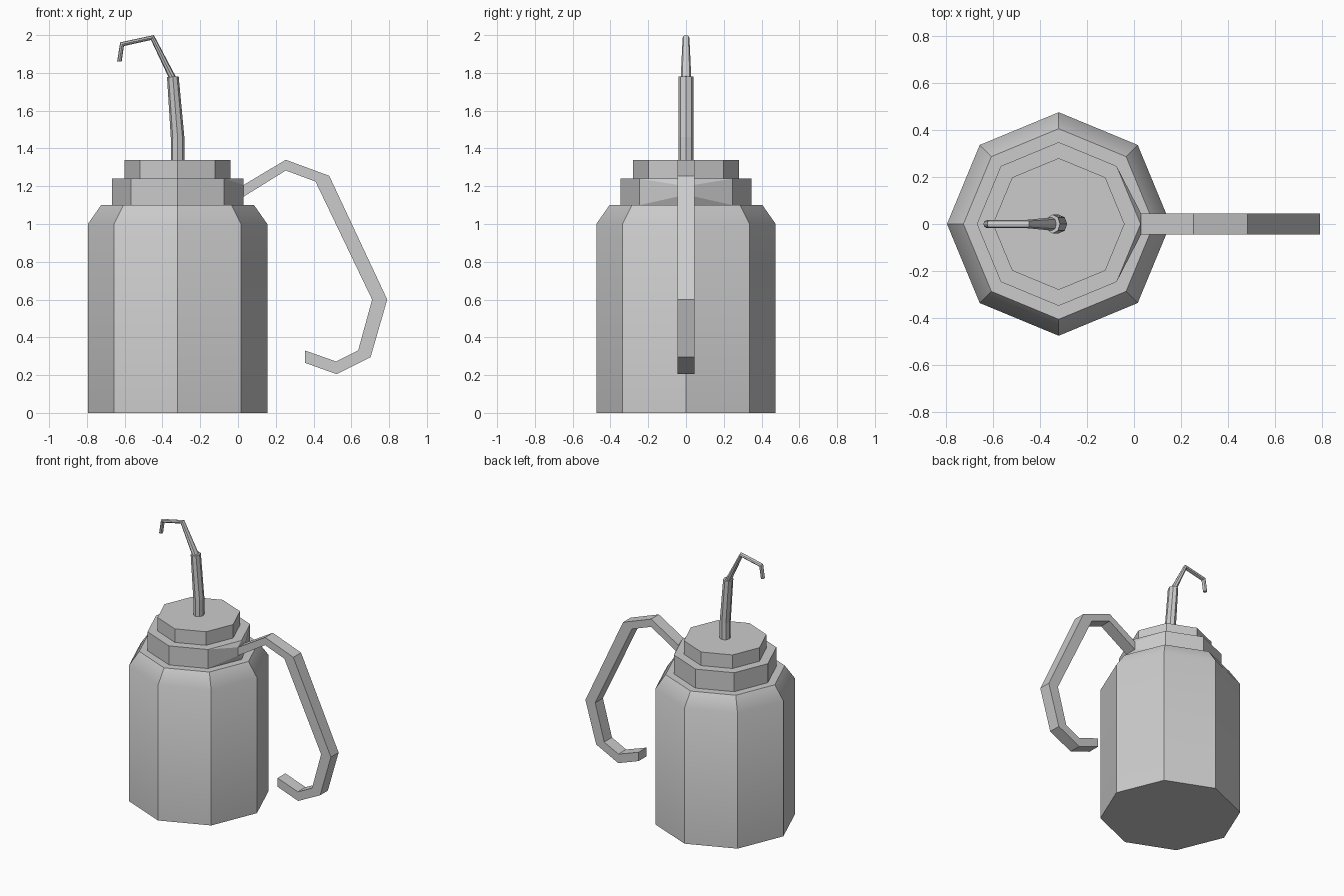
import bpy, math

if "Cube" in bpy.data.objects:
    bpy.data.objects.remove(bpy.data.objects["Cube"])

CX = -0.32   # axis of the bottle
N = 8        # sides everywhere


def make(name, verts, faces, smooth=None):
    me = bpy.data.meshes.new(name)
    me.from_pydata(verts, [], faces)
    me.validate()
    ob = bpy.data.objects.new(name, me)
    bpy.context.collection.objects.link(ob)
    bpy.ops.object.select_all(action='DESELECT')
    ob.select_set(True)
    bpy.context.view_layer.objects.active = ob
    bpy.ops.object.mode_set(mode='EDIT')
    bpy.ops.mesh.select_all(action='SELECT')
    bpy.ops.mesh.remove_doubles(threshold=0.0005)
    bpy.ops.mesh.normals_make_consistent(inside=False)
    bpy.ops.object.mode_set(mode='OBJECT')
    if smooth:
        bpy.ops.object.shade_smooth_by_angle(angle=math.radians(smooth))
    return ob


def skin(rings, skip=(), skip_ring=0):
    """Quads joining consecutive N-sided rings."""
    return [(r * N + k, r * N + (k + 1) % N, (r + 1) * N + (k + 1) % N, (r + 1) * N + k)
            for r in range(rings - 1) for k in range(N)
            if not (k in skip and r == skip_ring)]


def lathe(profile):
    return [(CX + r * math.cos(math.tau * k / N), r * math.sin(math.tau * k / N), z)
            for r, z in profile for k in range(N)]


def tube(path):
    """Octagonal rings in the xz plane: x, z, axis tilt, in-plane radius, y radius."""
    out = []
    for x, z, tilt, a, b in path:
        t = math.radians(tilt)
        for k in range(N):
            p = a * math.cos(math.tau * k / N)
            out.append((x + p * math.cos(t), b * math.sin(math.tau * k / N), z + p * math.sin(t)))
    return out


def ends(rings):
    return [tuple(range(N)), tuple(range((rings - 1) * N, rings * N))]


# Bottle body with chamfered shoulder, open under the collar
make("bottle_body", lathe([(0.475, 0), (0.475, 1.0), (0.405, 1.1), (0.348, 1.1)]),
     skin(4) + [tuple(range(N))], 36)

# Collar; its two right-hand sides are pulled out to the handle root
v = lathe([(0.348, 1.1), (0.348, 1.24), (0.28, 1.24)])
n = len(v)
HW = 0.045
v += [(0.03, s * HW, z) for z in (1.145, 1.207) for s in (-1, 1)]
f = skin(3, skip=(0, 7))
for low, high, corner in ((n, n + 2, 7), (n + 1, n + 3, 1)):
    f += [(corner, low, high, corner + N), (corner, 0, low), (corner + N, high, N)]
f += [(0, n + 1, n), (N, n + 2, n + 3)]
make("collar", v, f)

# Cap
make("cap", lathe([(0.28, 1.24), (0.28, 1.34)]), skin(2) + [tuple(range(N, 2 * N))])

# Handle: flat strip between an outer and an inner outline
outer = [(0.03, 1.207), (0.253, 1.34), (0.483, 1.255), (0.79, 0.6),
         (0.702, 0.295), (0.522, 0.205), (0.355, 0.265)]
inner = [(0.03, 1.145), (0.253, 1.283), (0.41, 1.225), (0.71, 0.6),
         (0.636, 0.33), (0.52, 0.272), (0.355, 0.33)]
v, f = [], []
for o, i in zip(outer, inner):
    v += [(o[0], -HW, o[1]), (o[0], HW, o[1]), (i[0], HW, i[1]), (i[0], -HW, i[1])]
for r in range(len(outer) - 1):
    f += [(4 * r + k, 4 * r + (k + 1) % 4, 4 * r + 4 + (k + 1) % 4, 4 * r + 4 + k)
          for k in range(4)]
f.append(tuple(range(len(v) - 4, len(v))))
make("handle", v, f)

# Thick lower tube
make("straw_base", tube([(-0.32, 1.34, 0, 0.036, 0.04), (-0.32, 1.46, 2, 0.036, 0.04),
                         (-0.345, 1.78, 4, 0.031, 0.04)]), skin(3) + ends(3))

# Thin bent tip
make("straw_tip", tube([(-0.347, 1.775, 25, 0.018, 0.028), (-0.453, 1.987, 60, 0.015, 0.018),
                        (-0.614, 1.952, 135, 0.014, 0.017), (-0.628, 1.86, 180, 0.012, 0.016)]),
     skin(4) + ends(4))
